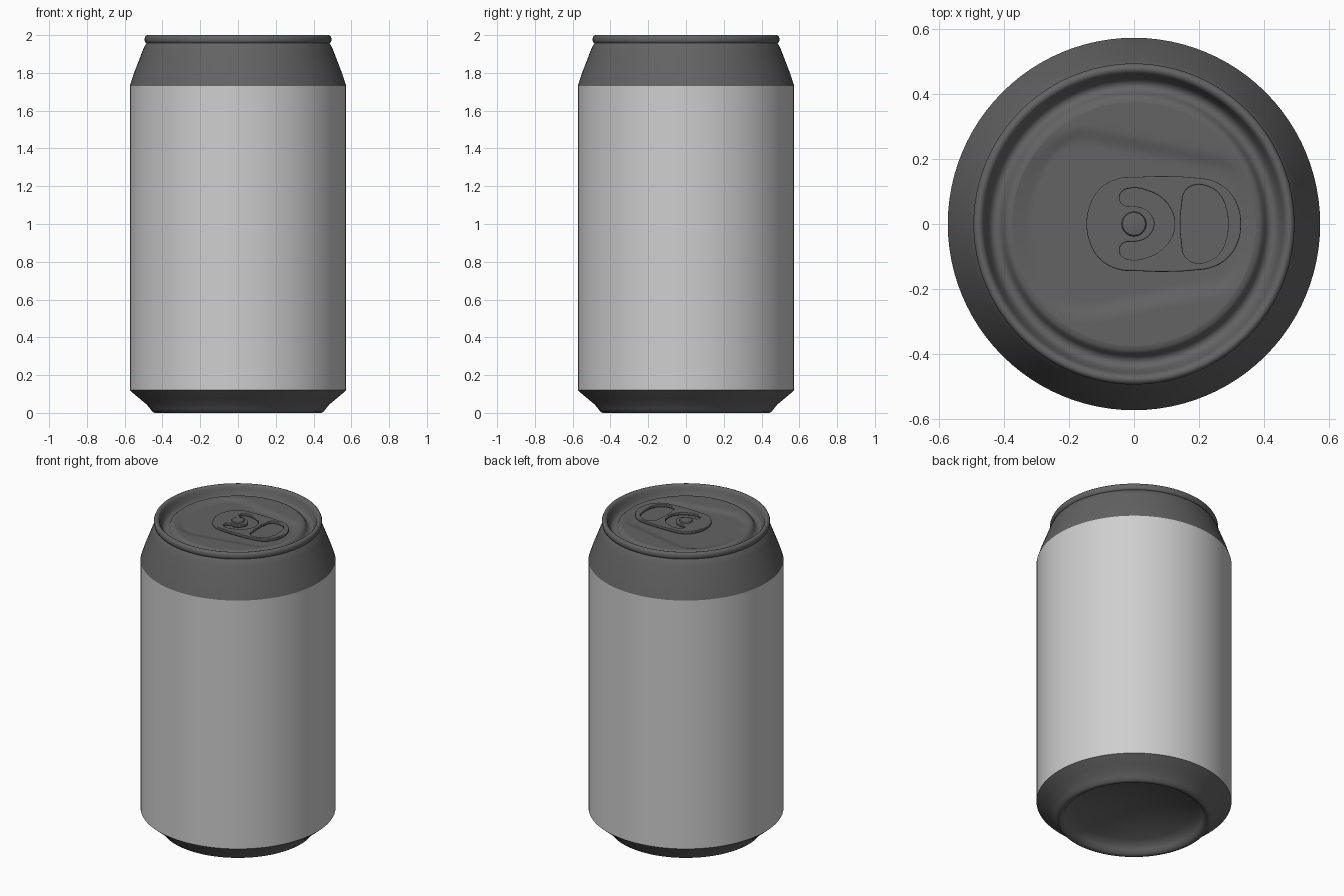
import bpy, bmesh, math

if "Cube" in bpy.data.objects:
    bpy.data.objects.remove(bpy.data.objects["Cube"], do_unlink=True)

SEG = 96


def material(name, value, metal=0.0):
    m = bpy.data.materials.new(name)
    m.use_nodes = True
    col = (value, value, value, 1)
    m.diffuse_color = col
    m.node_tree.nodes["Principled BSDF"].inputs["Base Color"].default_value = col
    return m


light_grey = material("light grey paint", 0.62)
dark_grey = material("dark grey metal", 0.125)


def finish(ob, mat, angle=40):
    ob.data.materials.clear()
    ob.data.materials.append(mat)
    bpy.ops.object.select_all(action="DESELECT")
    ob.select_set(True)
    bpy.context.view_layer.objects.active = ob
    bpy.ops.object.shade_smooth_by_angle(angle=math.radians(angle))


def lathe(name, profile, mat, height=None, angle=40):
    """Revolve (radius, z) points listed so that the outside is on their right.
    An optional height(x, y, z) reshapes the surface."""
    bm = bmesh.new()
    rings = []
    for r, z in profile:
        count = 1 if r == 0 else SEG
        ring = []
        for i in range(count):
            a = 2 * math.pi * i / SEG
            x, y = r * math.cos(a), r * math.sin(a)
            ring.append(bm.verts.new((x, y, height(x, y, z) if height else z)))
        rings.append(ring)
    for a, b in zip(rings, rings[1:]):
        for i in range(SEG):
            j = (i + 1) % SEG
            if len(a) == 1:
                bm.faces.new((a[0], b[j], b[i]))
            elif len(b) == 1:
                bm.faces.new((a[i], a[j], b[0]))
            else:
                bm.faces.new((a[i], a[j], b[j], b[i]))
    me = bpy.data.meshes.new(name)
    bm.to_mesh(me)
    bm.free()
    ob = bpy.data.objects.new(name, me)
    bpy.context.collection.objects.link(ob)
    finish(ob, mat, angle)
    return ob


# Base: concave dome, standing ring and flared foot
dome = [(0.39 * i / 10, 0.135 - 0.085 * (i / 10) ** 2) for i in range(11)]
foot = [(0.405, 0.028), (0.415, 0.010), (0.428, 0.002), (0.440, 0.0), (0.453, 0.006),
        (0.465, 0.022), (0.485, 0.046), (0.52, 0.075), (0.555, 0.104), (0.573, 0.12)]
lathe("can_base", dome + foot, dark_grey)

# Painted side wall
lathe("can_body", [(0.573, 0.12), (0.573, 1.73)], light_grey)

# Tapered neck
lathe("can_neck", [(0.573, 1.73), (0.566, 1.752), (0.55, 1.80), (0.525, 1.865), (0.505, 1.918),
                   (0.493, 1.945), (0.484, 1.957)], dark_grey)

# Rolled rim, inner wall and groove around the lid panel
lathe("lid_rim", [(0.484, 1.957), (0.490, 1.960), (0.494, 1.970), (0.494, 1.985), (0.489, 1.996),
                  (0.480, 2.0), (0.470, 1.997), (0.463, 1.988), (0.458, 1.972), (0.448, 1.945),
                  (0.440, 1.933), (0.428, 1.927), (0.415, 1.930), (0.406, 1.940), (0.398, 1.955),
                  (0.388, 1.963), (0.375, 1.965)], dark_grey, angle=70)


# Lid panel with a shallow tapered recess
def recessed(x, y, z):
    x0, x1, r0, r1 = -0.14, 0.25, 0.28, 0.20
    t = min(1, max(0, (x - x0) / (x1 - x0)))
    d = math.hypot(x - x0 - t * (x1 - x0), y) - (r0 + t * (r1 - r0))
    s = min(1, max(0, (0.025 - d) / 0.06))
    fade = min(1, max(0, (0.375 - math.hypot(x, y)) / 0.05))
    return z - 0.012 * s * s * (3 - 2 * s) * fade


lathe("lid_panel", [(0.375 * (1 - i / 36), 1.965) for i in range(37)], dark_grey, recessed, 70)


# Pull tab: outline with a finger hole and a curved slot around the rivet
def mirrored(half):
    """Close a half outline (y >= 0) by mirroring it across the x axis."""
    return half + [(x, -y) for x, y in reversed(half) if y > 0]


outline = mirrored([(-0.146, 0), (-0.138, 0.052), (-0.108, 0.105), (-0.055, 0.138), (0.02, 0.145),
                    (0.10, 0.147), (0.18, 0.143), (0.245, 0.132), (0.295, 0.098), (0.322, 0.05),
                    (0.329, 0)])
finger_hole = mirrored([(0.143, 0), (0.147, 0.055), (0.157, 0.10), (0.185, 0.119), (0.225, 0.116),
                        (0.262, 0.092), (0.284, 0.045), (0.289, 0)])
slot = mirrored([(0.125, 0), (0.115, 0.042), (0.085, 0.08), (0.04, 0.103), (-0.01, 0.110),
                 (-0.038, 0.098), (-0.044, 0.075), (-0.028, 0.057), (0.0, 0.055), (0.035, 0.045),
                 (0.057, 0.022), (0.063, 0)])

cu = bpy.data.curves.new("pull_tab", "CURVE")
cu.dimensions = "2D"
cu.fill_mode = "BOTH"
cu.resolution_u = 5
cu.extrude = 0.005
cu.bevel_depth = 0.004
cu.bevel_resolution = 2
cu.offset = -0.004
for loop in (outline, finger_hole, slot):
    sp = cu.splines.new("BEZIER")
    sp.bezier_points.add(len(loop) - 1)
    sp.use_cyclic_u = True
    for p, (x, y) in zip(sp.bezier_points, loop):
        p.co = (x, y, 0)
        p.handle_left_type = p.handle_right_type = "AUTO"
tab = bpy.data.objects.new("pull_tab", cu)
tab.location.z = 1.972
bpy.context.collection.objects.link(tab)
bpy.ops.object.select_all(action="DESELECT")
tab.select_set(True)
bpy.context.view_layer.objects.active = tab
bpy.ops.object.convert(target="MESH")
finish(bpy.context.object, dark_grey)

# Rivet holding the tab
lathe("tab_rivet", [(0.038, 1.953), (0.038, 1.983), (0.035, 1.988), (0.028, 1.990), (0, 1.990)],
      dark_grey)
